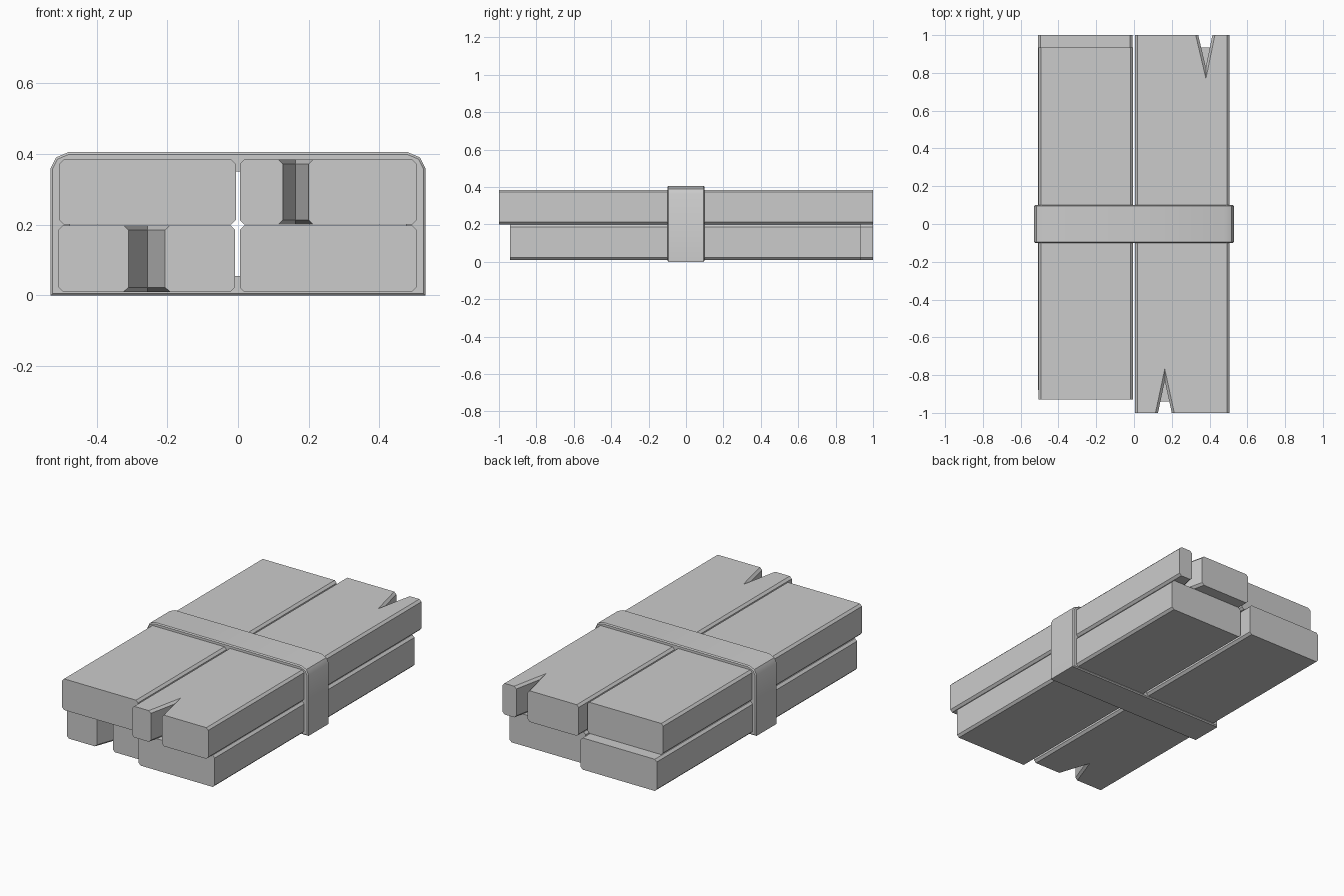
import bpy, bmesh

if "Cube" in bpy.data.objects:
    bpy.data.objects.remove(bpy.data.objects["Cube"])


def to_object(name, bm):
    bmesh.ops.recalc_face_normals(bm, faces=bm.faces)
    mesh = bpy.data.meshes.new(name)
    bm.to_mesh(mesh)
    bm.free()
    obj = bpy.data.objects.new(name, mesh)
    bpy.context.collection.objects.link(obj)
    bpy.context.view_layer.objects.active = obj
    obj.select_set(True)
    bpy.ops.object.shade_smooth_by_angle()
    obj.select_set(False)
    return obj


def plank(name, x0, x1, y0, y1, z0, z1, front=None, back=None):
    """Board with optional V splits (left, tip, right, depth) in its ends."""
    pts = [(x0, y0)]
    if front:
        l, t, r, d = front
        pts += [(l, y0), (t, y0 + d), (r, y0)]
    pts += [(x1, y0), (x1, y1)]
    if back:
        l, t, r, d = back
        pts += [(r, y1), (t, y1 - d), (l, y1)]
    pts.append((x0, y1))
    bm = bmesh.new()
    face = bm.faces.new([bm.verts.new((x, y, z0)) for x, y in pts])
    top = bmesh.ops.extrude_face_region(bm, geom=[face])
    for v in top["geom"]:
        if isinstance(v, bmesh.types.BMVert):
            v.co.z = z1
    # chamfer the long edges and the split edges, leaving sawn ends crisp
    edges = []
    for e in bm.edges:
        d = e.verts[0].co - e.verts[1].co
        if abs(d.z) < 1e-5 and abs(d.y) > abs(d.x):
            edges.append(e)
    bmesh.ops.bevel(bm, geom=edges, offset=0.013, offset_type='OFFSET',
                    segments=1, affect='EDGES', clamp_overlap=True)
    return to_object(name, bm)


# Four stacked boards
plank("upper_left_plank", -0.505, -0.006, -0.93, 0.935, 0.20, 0.385)
plank("upper_right_plank", 0.005, 0.505, -1.0, 1.0, 0.20, 0.385,
      front=(0.127, 0.163, 0.20, 0.17), back=(0.34, 0.38, 0.415, 0.17))
plank("lower_left_plank", -0.508, -0.008, -0.88, 1.0, 0.01, 0.198,
      front=(-0.31, -0.256, -0.206, 0.15))
plank("lower_right_plank", 0.005, 0.505, -0.94, 0.935, 0.01, 0.198)

# Strap: hollow ring around the bundle, rounded at the top corners
outer = [(0.53, 0.0), (0.53, 0.36), (0.515, 0.39), (0.48, 0.405)]
inner = [(0.475, 0.055), (0.475, 0.32), (0.467, 0.34), (0.45, 0.35)]
bm = bmesh.new()
rings = []
for half in (outer, inner):
    loop = half + [(-x, z) for x, z in reversed(half)]
    for y in (-0.1, 0.1):
        rings.append([bm.verts.new((x, y, z)) for x, z in loop])
of, ob, nf, nb = rings
for a, b in ((of, ob), (ob, nb), (nb, nf), (nf, of)):
    for i in range(len(a)):
        j = (i + 1) % len(a)
        bm.faces.new((a[i], a[j], b[j], b[i]))
# soften the two outer rims
rims = [e for e in bm.edges
        if all(v in of for v in e.verts) or all(v in ob for v in e.verts)]
bmesh.ops.bevel(bm, geom=rims, offset=0.006, offset_type='OFFSET',
                segments=1, affect='EDGES')
to_object("strap", bm)
